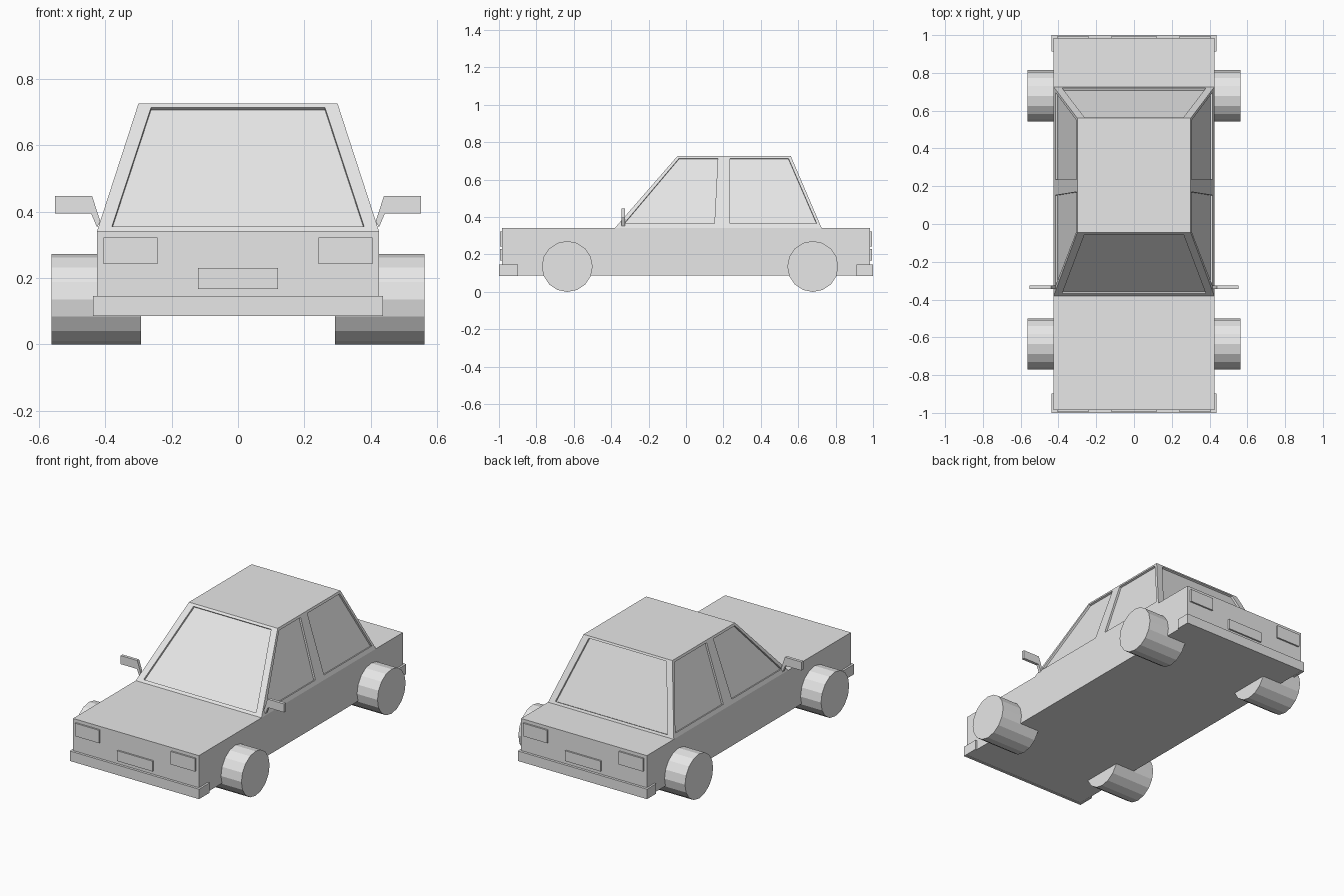
import bpy, bmesh
from math import pi
from mathutils import Vector, Matrix

if "Cube" in bpy.data.objects:
    bpy.data.objects.remove(bpy.data.objects["Cube"], do_unlink=True)

grey = bpy.data.materials.new("plain grey")
grey.use_nodes = True
grey.diffuse_color = (0.8, 0.8, 0.8, 1)
grey.node_tree.nodes["Principled BSDF"].inputs["Base Color"].default_value = (0.8, 0.8, 0.8, 1)


def finish(name, bm):
    bmesh.ops.recalc_face_normals(bm, faces=bm.faces)
    mesh = bpy.data.meshes.new(name)
    bm.to_mesh(mesh)
    bm.free()
    mesh.materials.append(grey)
    obj = bpy.data.objects.new(name, mesh)
    bpy.context.collection.objects.link(obj)
    return obj


def add_prism(bm, points, offset):
    """Extrude a planar outline along an offset."""
    face = bm.faces.new([bm.verts.new(p) for p in points])
    moved = bmesh.ops.extrude_face_region(bm, geom=[face], use_keep_orig=True)
    verts = [v for v in moved["geom"] if isinstance(v, bmesh.types.BMVert)]
    bmesh.ops.translate(bm, verts=verts, vec=offset)


def prism(name, points, offset):
    bm = bmesh.new()
    add_prism(bm, points, offset)
    return finish(name, bm)


def box(name, x0, x1, y0, y1, z0, z1):
    return prism(name, [(x0, y0, z0), (x1, y0, z0), (x1, y1, z0), (x0, y1, z0)], (0, 0, z1 - z0))


# Lower body
W, Z0, Z1, ROOF = 0.425, 0.088, 0.342, 0.727
END = 0.985
box("body", -W, W, -END, END, Z0, Z1)

# Cabin: tapered block
TOP_W, FRONT, REAR, TOP_FRONT, TOP_REAR = 0.3, -0.38, 0.725, -0.045, 0.56
bm = bmesh.new()
bmesh.ops.create_cube(bm, size=2)
for v in bm.verts:
    up, back = v.co.z > 0, v.co.y > 0
    y = (TOP_REAR if back else TOP_FRONT) if up else (REAR if back else FRONT)
    v.co = (v.co.x * (TOP_W if up else W), y, ROOF if up else Z1)
cabin = finish("cabin", bm)


# Window recesses, cut along each sloping cabin face
def slope(z, low, high):
    return low + (high - low) * (z - Z1) / (ROOF - Z1)


DEPTH = 0.012
cutters = bmesh.new()


def add_window(points):
    pts = [Vector(p) for p in points]
    n = (pts[1] - pts[0]).cross(pts[2] - pts[0]).normalized()
    if n.dot(pts[0] - Vector((0, 0.2, 0.4))) < 0:
        n = -n
    add_prism(cutters, [p + n * DEPTH for p in pts], -2 * DEPTH * n)


screen = [(-0.38, 0.356), (0.38, 0.356), (0.262, 0.715), (-0.262, 0.715)]
for low, high in ((FRONT, TOP_FRONT), (REAR, TOP_REAR)):
    add_window([(x, slope(z, low, high), z) for x, z in screen])
front_pane = [(-0.33, 0.367), (0.152, 0.367), (0.17, 0.713), (-0.038, 0.713)]
rear_pane = [(0.235, 0.367), (0.698, 0.367), (0.548, 0.713), (0.235, 0.713)]
for side in (-1, 1):
    for pane in (front_pane, rear_pane):
        add_window([(side * slope(z, W, TOP_W), y, z) for y, z in pane])
cutter = finish("window_cutter", cutters)
cutter.hide_render = True

cut = cabin.modifiers.new("windows", "BOOLEAN")
cut.operation = "DIFFERENCE"
cut.solver = "EXACT"
cut.object = cutter
bpy.context.view_layer.update()
carved = bpy.data.meshes.new_from_object(
    cabin.evaluated_get(bpy.context.evaluated_depsgraph_get()))
cabin.modifiers.clear()
cabin.data = carved
bpy.data.objects.remove(cutter, do_unlink=True)

# Wrap-around bumpers, lamps and number plates at both ends
for end, sign, wrap in (("front", -1, 0.897), ("rear", 1, 0.912)):
    out = 0.437
    outline = [(-out, wrap), (-out, 1), (out, 1), (out, wrap),
               (W, wrap), (W, END), (-W, END), (-W, wrap)]
    prism(end + "_bumper", [(x, sign * y, 0.085) for x, y in outline], (0, 0, 0.061))
    y0, y1 = sorted((sign * END, sign * (END + 0.01)))
    box(end + "_number_plate", -0.12, 0.12, y0, y1, 0.167, 0.23)
    box(end + "_left_lamp", 0.242, 0.405, y0, y1, 0.243, 0.322)
    box(end + "_right_lamp", -0.405, -0.242, y0, y1, 0.243, 0.322)

# Wheels and door mirrors on both sides
mirror = [(0.552, 0.447), (0.44, 0.447), (0.415, 0.371),
          (0.425, 0.353), (0.443, 0.395), (0.552, 0.395)]
for side, sign in (("left", 1), ("right", -1)):
    for end, y in (("front", -0.635), ("rear", 0.678)):
        bm = bmesh.new()
        place = Matrix.Translation((sign * 0.428, y, 0.136)) @ Matrix.Rotation(pi / 2, 4, "Y")
        bmesh.ops.create_cone(bm, cap_ends=True, segments=16, radius1=0.136,
                              radius2=0.136, depth=0.27, matrix=place)
        finish(f"{end}_{side}_wheel", bm)
    prism(side + "_mirror", [(sign * x, -0.344, z) for x, z in mirror], (0, 0.018, 0))
